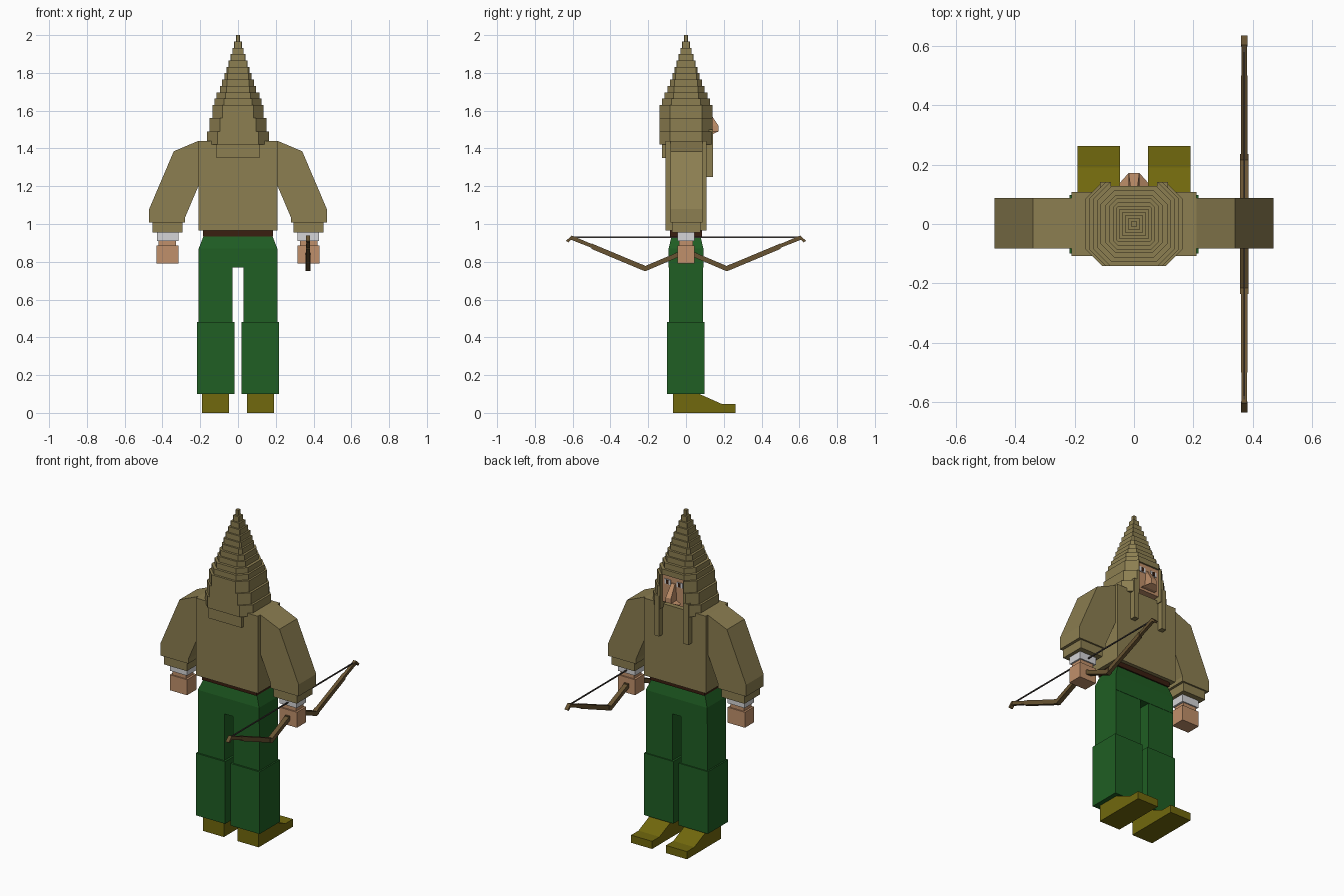
import bpy, bmesh

if "Cube" in bpy.data.objects:
    bpy.data.objects.remove(bpy.data.objects["Cube"])


def material(name, rgb):
    m = bpy.data.materials.new(name)
    m.diffuse_color = (*rgb, 1)
    m.use_nodes = True
    m.node_tree.nodes["Principled BSDF"].inputs["Base Color"].default_value = m.diffuse_color
    return m


KHAKI = material("khaki cloth", (0.262, 0.21, 0.082))
GREEN = material("green trousers", (0.014, 0.112, 0.017))
OLIVE = material("olive shoes", (0.165, 0.138, 0.004))
SKIN = material("skin", (0.53, 0.28, 0.145))
WHITE = material("white linen", (0.66, 0.66, 0.68))
BELT = material("dark brown leather", (0.042, 0.013, 0.005))
WOOD = material("bow wood", (0.14, 0.088, 0.032))
STRING = material("bow string", (0.06, 0.05, 0.045))


def loft(name, rings, mat):
    """Closed solid through rings of matching points."""
    bm = bmesh.new()
    loops = [[bm.verts.new(p) for p in ring] for ring in rings]
    n = len(loops[0])
    for a, b in zip(loops, loops[1:]):
        for i in range(n):
            j = (i + 1) % n
            bm.faces.new((a[i], a[j], b[j], b[i]))
    bm.faces.new(loops[0])
    bm.faces.new(loops[-1])
    bmesh.ops.recalc_face_normals(bm, faces=bm.faces)
    me = bpy.data.meshes.new(name)
    bm.to_mesh(me)
    bm.free()
    me.materials.append(mat)
    ob = bpy.data.objects.new(name, me)
    bpy.context.collection.objects.link(ob)
    return ob


def rect(x0, x1, y0, y1, z):
    return [(x0, y0, z), (x1, y0, z), (x1, y1, z), (x0, y1, z)]


def box(name, x, y, z, mat):
    return loft(name, [rect(*x, *y, z[0]), rect(*x, *y, z[1])], mat)


def side_box(name, s, x, y, z, mat):
    return box(name, sorted((s * x[0], s * x[1])), y, z, mat)


def prism_x(name, profile, x0, x1, mat):
    """Side profile (y, z) extruded along x."""
    return loft(name, [[(x, y, z) for y, z in profile] for x in (x0, x1)], mat)


def prism_y(name, profile, y0, y1, mat):
    """Front profile (x, z) extruded along y."""
    return loft(name, [[(x, y, z) for x, z in profile] for y in (y0, y1)], mat)


# Torso, belt and hips
box("torso", (-.21, .21), (-.108, .108), (.965, 1.44), KHAKI)
box("belt", (-.185, .185), (-.085, .085), (.935, .97), BELT)
loft("hips", [rect(-.208, .208, -.092, .092, .77),
              rect(-.208, .208, -.092, .092, .87),
              rect(-.18, .18, -.075, .075, .942)], GREEN)

# Limbs, mirrored
for s, side in ((-1, "left"), (1, "right")):
    side_box(side + "_thigh", s, (.03, .208), (-.09, .09), (.48, .77), GREEN)
    side_box(side + "_shin", s, (.018, .217), (-.1, .097), (.1, .482), GREEN)
    shoe = [(-.07, 0), (.262, 0), (.262, .047), (.19, .047), (.075, .098), (.075, .105), (-.07, .105)]
    prism_x(side + "_shoe", shoe, s * .047, s * .19, OLIVE)
    sleeve = [(.2, 1.44), (.21, 1.44), (.34, 1.385), (.47, 1.08), (.47, 1.008),
              (.28, 1.008), (.28, 1.035), (.21, 1.2), (.2, 1.2)]
    prism_y(side + "_sleeve", [(s * x, z) for x, z in sleeve], -.083, .088, KHAKI)
    side_box(side + "_sleeve_band", s, (.295, .452), (-.075, .078), (.955, 1.01), KHAKI)
    side_box(side + "_cuff", s, (.315, .43), (-.045, .045), (.91, .957), WHITE)
    side_box(side + "_wrist", s, (.328, .42), (-.037, .037), (.88, .912), SKIN)
    side_box(side + "_hand", s, (.315, .432), (-.045, .045), (.79, .885), SKIN)

# Hood: lower tiers open at the face
FACE = .078


def octagon(hx, hy, c, z):
    return [(hx - c, hy, z), (hx, hy - c, z), (hx, c - hy, z), (hx - c, -hy, z),
            (c - hx, -hy, z), (-hx, c - hy, z), (-hx, hy - c, z), (c - hx, hy, z)]


for i, (hx, hy, z0, z1) in enumerate([(.163, .141, 1.42, 1.49), (.15, .141, 1.49, 1.56),
                                      (.136, .141, 1.56, 1.63)]):
    rings = [octagon(hx, hy, .055, z) + [(-FACE, hy, z), (-FACE, .02, z), (FACE, .02, z), (FACE, hy, z)]
             for z in (z0, z1)]
    loft(f"hood_tier_{i}", rings, KHAKI)

# Hood: closed stepped point
halves = [(.125, .128), (.113, .113), (.096, .097), (.085, .086), (.071, .072), (.06, .061),
          (.05, .05), (.04, .04), (.03, .03), (.02, .02), (.01, .01)]
z = 1.63
step = (2.0 - z) / len(halves)
for i, (hx, hy) in enumerate(halves):
    c = max(.002, min(.05, (hx - .05) * .75))
    loft(f"hood_point_{i}", [octagon(hx, hy, c, z), octagon(hx, hy, c, z + step)], KHAKI)
    z += step

box("hood_back_flap", (-.113, .113), (-.127, -.1), (1.35, 1.43), KHAKI)
for s, side in ((-1, "left"), (1, "right")):
    side_box(side + "_hood_strip", s, (.083, .115), (.105, .142), (1.25, 1.5), KHAKI)

# Head
box("neck", (-.06, .06), (-.04, .06), (1.43, 1.48), SKIN)
box("face", (-FACE, FACE), (.0, .118), (1.46, 1.635), SKIN)
loft("nose", [rect(-.048, .048, .11, .138, 1.475), rect(-.018, .018, .11, .172, 1.49),
              rect(-.018, .018, .11, .172, 1.52), rect(-.012, .012, .11, .125, 1.59)], SKIN)
for s, side in ((-1, "left"), (1, "right")):
    side_box(side + "_eye", s, (.02, .062), (.115, .122), (1.575, 1.605), WHITE)
    side_box(side + "_pupil", s, (.033, .049), (.12, .125), (1.578, 1.602), BELT)

# Bow held in the right hand: a bent limb each way
box("bow_grip", (.357, .385), (-.055, .055), (.825, .85), WOOD)
for s, end in ((-1, "back"), (1, "front")):
    inner = [(.04, .825), (.04, .852), (.215, .778), (.235, .787), (.235, .757), (.215, .75)]
    middle = [(.225, .753), (.225, .782), (.5, .897), (.5, .868)]
    outer = [(.49, .87), (.49, .89), (.603, .938), (.612, .918)]
    tip = [(.598, .928), (.605, .939), (.635, .911), (.623, .903)]
    for part, shape, w in (("inner", inner, .014), ("middle", middle, .011),
                           ("outer", outer, .009), ("tip", tip, .011)):
        prism_x(f"bow_{part}_{end}", [(s * y, h) for y, h in shape], .371 - w, .371 + w, WOOD)
box("bow_string", (.368, .374), (-.6, .6), (.926, .933), STRING)
